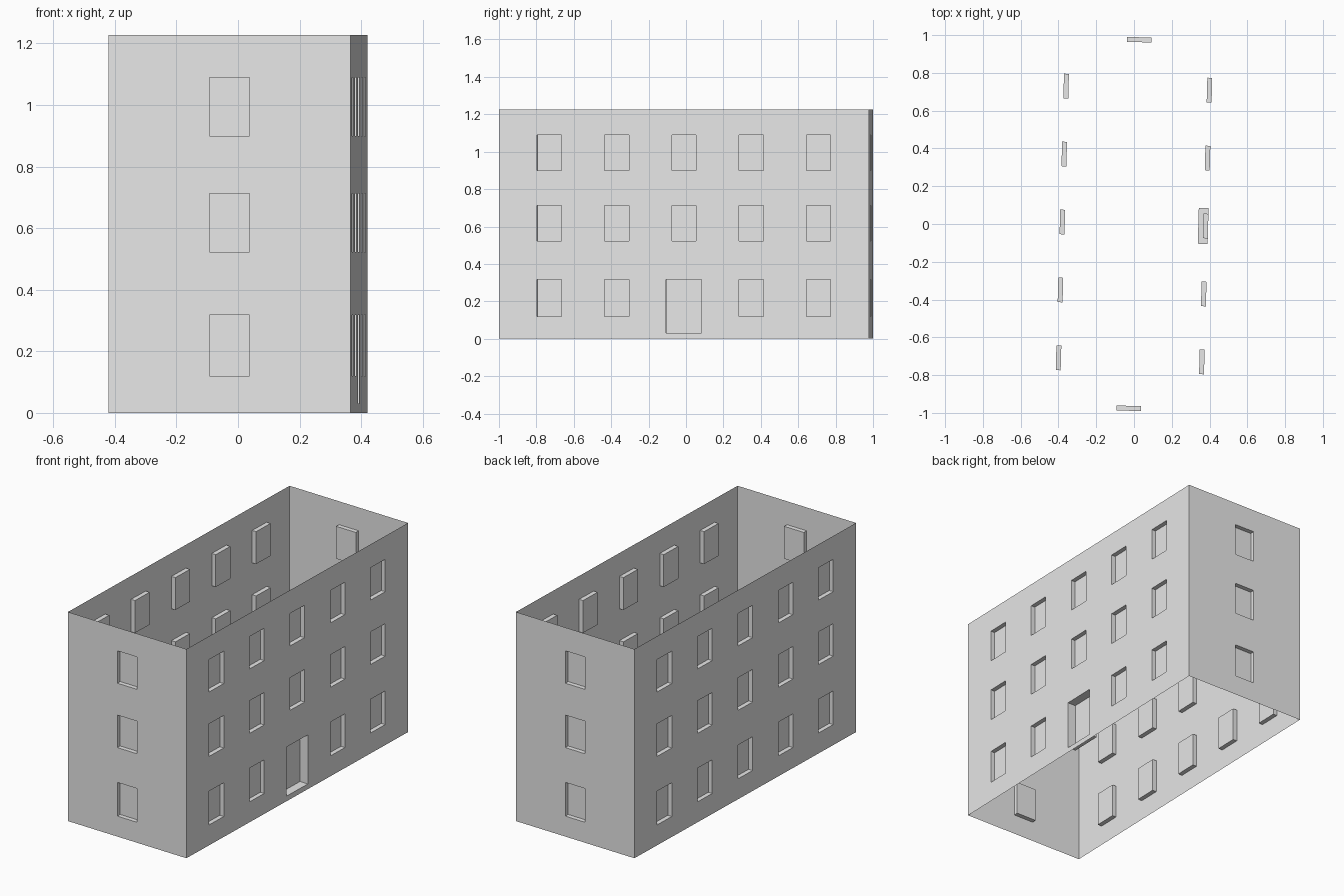
import bpy
import bmesh
from math import radians
from mathutils import Matrix

default = bpy.data.objects.get("Cube")
if default:
    bpy.data.objects.remove(default, do_unlink=True)

WIDTH, LENGTH, HEIGHT = 0.785, 1.978, 1.227
TILT = radians(-1.6)
FLOORS = [(0.12, 0.318), (0.522, 0.713), (0.90, 1.09)]
HALF_WINDOW, WINDOW_DEPTH = 0.065, 0.026
DOOR = (-0.095, 0.095, 0.03, 0.318, 0.052)

plaster = bpy.data.materials.new("plain_grey")
plaster.use_nodes = True
grey = (0.8, 0.8, 0.8, 1)
plaster.diffuse_color = grey
plaster.node_tree.nodes["Principled BSDF"].inputs["Base Color"].default_value = grey


def windows(centres):
    """Openings as (left, right, bottom, top, depth) on every floor."""
    return [(c - HALF_WINDOW, c + HALF_WINDOW, low, high, WINDOW_DEPTH)
            for low, high in FLOORS for c in centres]


def build_wall(name, length, distance, turn, openings):
    """Thin wall facing -y with recessed openings, then turned into place."""
    bm = bmesh.new()

    def quad(*corners):
        bm.faces.new([bm.verts.new((u, d - distance, z)) for u, d, z in corners])

    # Wall surface, leaving out the cells inside openings
    us = sorted({-length / 2, length / 2, *(u for o in openings for u in o[:2])})
    zs = sorted({0, HEIGHT, *(z for o in openings for z in o[2:4])})
    for a, b in zip(us, us[1:]):
        for low, high in zip(zs, zs[1:]):
            u, z = (a + b) / 2, (low + high) / 2
            if not any(o[0] < u < o[1] and o[2] < z < o[3] for o in openings):
                quad((a, 0, low), (b, 0, low), (b, 0, high), (a, 0, high))

    # Recessed panes and their reveals
    for a, b, low, high, depth in openings:
        ring = [(a, low), (b, low), (b, high), (a, high)]
        quad(*[(u, depth, z) for u, z in ring])
        for (u, z), (v, w) in zip(ring, ring[1:] + ring[:1]):
            quad((u, 0, z), (v, 0, w), (v, depth, w), (u, depth, z))

    bmesh.ops.remove_doubles(bm, verts=bm.verts, dist=0.0001)
    bm.transform(Matrix.Rotation(TILT + radians(turn), 4, "Z"))
    mesh = bpy.data.meshes.new(name)
    bm.to_mesh(mesh)
    bm.free()
    mesh.materials.append(plaster)
    bpy.context.collection.objects.link(bpy.data.objects.new(name, mesh))


# Long walls have five window columns, end walls one
columns = [0.36 * i for i in range(-2, 3)]
side_windows = windows(columns)
# The door replaces the middle ground-floor window
door_side = [o for i, o in enumerate(side_windows) if i != 2] + [DOOR]

build_wall("front_wall", WIDTH, LENGTH / 2, 0, windows([0]))
build_wall("left_wall_with_door", LENGTH, WIDTH / 2, 90, door_side)
build_wall("back_wall", WIDTH, LENGTH / 2, 180, windows([0]))
build_wall("right_wall", LENGTH, WIDTH / 2, 270, side_windows)
